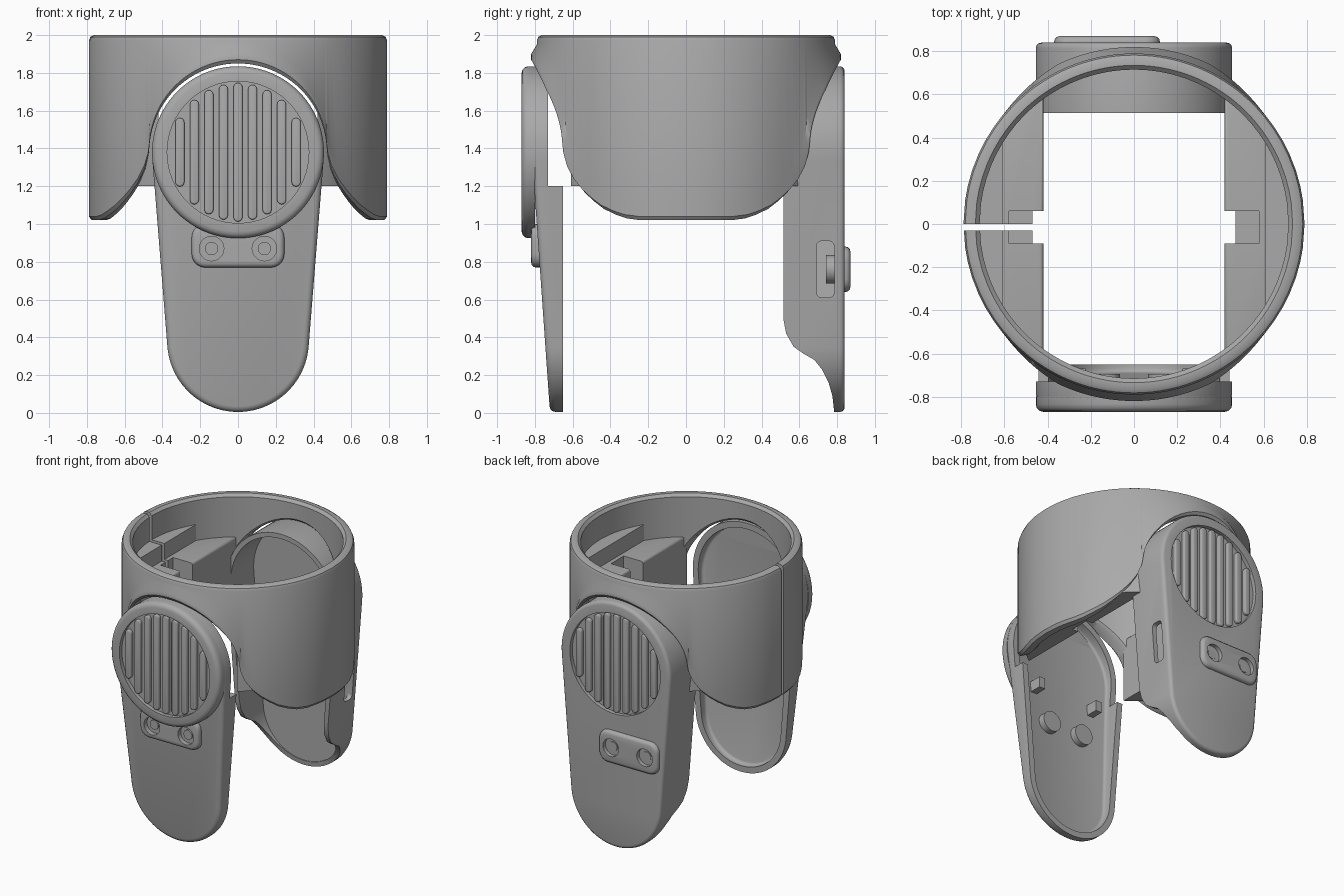
import bpy, bmesh
from math import sin, cos, pi, sqrt, asin, acos

cube = bpy.data.objects.get("Cube")
if cube:
    bpy.data.objects.remove(cube)

grey = bpy.data.materials.new("plain grey")
grey.use_nodes = True
grey.diffuse_color = (0.4, 0.4, 0.4, 1)
grey.node_tree.nodes["Principled BSDF"].inputs["Base Color"].default_value = (0.4, 0.4, 0.4, 1)


def finish(name, bm):
    bmesh.ops.recalc_face_normals(bm, faces=bm.faces)
    mesh = bpy.data.meshes.new(name)
    bm.to_mesh(mesh)
    bm.free()
    mesh.materials.append(grey)
    ob = bpy.data.objects.new(name, mesh)
    bpy.context.collection.objects.link(ob)
    return ob


def prism(name, outline, d0, d1, axis="y", bevel=0.0, shear=0.0):
    """Extrude an outline from d0 to d1; the d1 rim may be rounded, then sloped along z."""
    place = {"x": lambda a, b, d: (d, a, b),
             "y": lambda a, b, d: (a, d, b),
             "z": lambda a, b, d: (a, b, d)}[axis]
    bm = bmesh.new()
    near, far = ([bm.verts.new(place(a, b, d)) for a, b in outline] for d in (d0, d1))
    bm.faces.new(near)
    cap = bm.faces.new(far)
    for i in range(len(near)):
        bm.faces.new((near[i - 1], near[i], far[i], far[i - 1]))
    bmesh.ops.recalc_face_normals(bm, faces=bm.faces)
    if bevel:
        bmesh.ops.bevel(bm, geom=list(cap.edges), offset=bevel, segments=3,
                        profile=0.5, affect="EDGES")
    if shear:
        for v in bm.verts:
            if abs(v.co.y - d0) > 1e-4:
                v.co.y += shear * v.co.z
    return finish(name, bm)


def rect(a0, a1, b0, b1):
    return [(a0, b0), (a1, b0), (a1, b1), (a0, b1)]


def circle(x, z, r, n=64):
    return [(x + r * cos(2 * pi * i / n), z + r * sin(2 * pi * i / n)) for i in range(n)]


def capsule(x, z0, z1, r, n=6):
    top = [(x + r * cos(pi * i / n), z1 - r + r * sin(pi * i / n)) for i in range(n + 1)]
    low = [(x - r * cos(pi * i / n), z0 + r - r * sin(pi * i / n)) for i in range(n + 1)]
    return top + low


def rounded(x0, x1, z0, z1, r, n=5):
    corners = [(x1 - r, z1 - r), (x0 + r, z1 - r), (x0 + r, z0 + r), (x1 - r, z0 + r)]
    return [(cx + r * cos((k + i / n) * pi / 2), cz + r * sin((k + i / n) * pi / 2))
            for k, (cx, cz) in enumerate(corners) for i in range(n + 1)]


HUB = 1.38


def plate_outline(inset=0.0, n=40):
    """Large circle over a small one, joined by tangents."""
    big, small, low = 0.455, 0.375, 0.38
    d = asin((big - small) / (HUB - low))
    arcs = ((HUB, big - inset, -d, pi + d), (low, small - inset, pi + d, 2 * pi - d))
    return [(r * cos(a + (b - a) * i / n), cz + r * sin(a + (b - a) * i / n))
            for cz, r, a, b in arcs for i in range(n + 1)]


def cut(ob, *cutters):
    for c in cutters:
        m = ob.modifiers.new("cut", "BOOLEAN")
        m.operation, m.solver, m.object = "DIFFERENCE", "EXACT", c
        bpy.context.view_layer.objects.active = ob
        bpy.ops.object.modifier_apply(modifier=m.name)
        bpy.data.objects.remove(c)


# Collar: a rounded wall whose lower edge follows an arch at front and back
R, ARCH = 0.79, 0.47
edge = [(ARCH * sin(t * pi / 48), HUB + ARCH * cos(t * pi / 48)) for t in range(24)]
edge += [(0.475, 1.36), (0.495, 1.29), (0.53, 1.22), (0.57, 1.165), (0.61, 1.12), (0.65, 1.08),
         (0.69, 1.05), (0.72, 1.03), (0.75, 1.02), (0.77, 1.02), (0.782, 1.02), (R, 1.02)]
loop = []
for sx, sy, step in ((1, 1, 1), (1, -1, -1), (-1, -1, 1), (-1, 1, -1)):
    loop += [(sx, sy, x, z) for x, z in edge[::step][:-1]]
section = [(0.775, 0, 0), (0.79, 0, 0.02), (0.79, 0, 0.05), (0.79, 0, 0.1), (0.79, 1, -0.03),
           (0.782, 1, -0.01), (0.765, 1, 0), (0.735, 1, 0), (0.715, 1, -0.02),
           (0.715, 0, 0.015), (0.73, 0, 0)]
bm = bmesh.new()
rings = []
for sx, sy, x, zb in loop:
    lip = 0.03 * min(1, max(0, (0.6 - x) / 0.25))
    ring = []
    for k, (r, top, dz) in enumerate(section):
        r += lip if k < 3 else 0
        xr = x if x <= ARCH else ARCH + (x - ARCH) * (r - ARCH) / (R - ARCH)
        y = sqrt(max(0, r * r - xr * xr))
        ring.append(bm.verts.new((sx * xr, sy * y, (2 if top else zb) + dz)))
    rings.append(ring)
for i in range(len(rings)):
    for k in range(len(section)):
        bm.faces.new((rings[i - 1][k - 1], rings[i - 1][k], rings[i][k], rings[i][k - 1]))
collar = finish("collar", bm)
cut(collar, prism("slit", rect(-0.9, -0.4, -0.03, 0), 0.5, 2.5, "z"))


# Side pads inside the collar, each with a notch and a higher ledge
def segment(side, x, r=0.74, n=24):
    a = acos(x / r)
    return [(side * r * cos(-a + 2 * a * i / n), r * sin(-a + 2 * a * i / n)) for i in range(n + 1)]


for side, word in ((1, "left"), (-1, "right")):
    pad = prism(word + "_pad", segment(side, 0.42), 1.2, 1.68, "z", bevel=0.015)
    ledge = prism(word + "_ledge", segment(side, 0.61), 1.6, 1.8, "z")
    x = sorted((side * 0.3, side * 0.47))
    deep = sorted((side * 0.3, side * 0.58))
    cut(pad, prism("notch", rect(*x, -0.09, 0.06), 1, 2, "z"),
        prism("pocket", rect(*deep, -0.09, 0.06), 1.4, 2, "z"))
    if side < 0:
        for ob in (pad, ledge):
            cut(ob, prism("slit", rect(-0.9, -0.3, -0.03, 0), 0.5, 2.5, "z"))


# Grille: a round recess filled with upright bars
def grille(word, ob, face, out):
    cut(ob, prism("recess", circle(0, HUB, 0.375), face - out * 0.03, face + out * 0.1))
    for i in range(-4, 5):
        x = i * 0.077
        h = sqrt(0.368 ** 2 - (abs(x) + 0.012) ** 2)
        prism(f"{word}_grille_bar_{i + 5}", capsule(x, HUB - h, HUB + h, 0.024),
              face - out * 0.035, face - out * 0.004, bevel=0.008)


# Raised block with two screw holes
def screw_block(word, x, z0, z1, base, face, ob, hz):
    out = 1 if face > base else -1
    block = prism(word + "_screw_block", rounded(x - 0.245, x + 0.245, z0, z1, 0.07),
                  base, face, bevel=0.025)
    for s in (-1, 1):
        cx = x + s * 0.14
        cut(block, prism("hole", circle(cx, hz, 0.065, 32), face - out * 0.035, face + out))
        prism(f"{word}_screw_{s + 2}", circle(cx, hz, 0.035, 24), base, face - out * 0.025)
        # matching boss on the inner side
        prism(f"{word}_boss_{s + 2}", circle(cx, hz, 0.075, 32), base, base - out * 0.06)


# Front plate: hollow, sloping shell with a round disc on top
front = prism("front_plate", plate_outline(), -0.65, -0.72, bevel=0.03, shear=-0.07)
cut(front, prism("cavity", plate_outline(0.045), -0.5, -0.685, bevel=0.02, shear=-0.07),
    prism("upper_relief", rect(-1, 1, 1.2, 2.2), -0.73, -0.4))
disc = prism("front_disc", circle(0, HUB, 0.455, 96), -0.80, -0.87, bevel=0.035)
grille("front", disc, -0.87, -1)
screw_block("front", 0, 0.77, 1.0, -0.755, -0.82, front, 0.87)
for s in (-1, 1):
    prism(f"front_clip_{s + 2}", rect(s * 0.25 - 0.025, s * 0.25 + 0.025, 1.08, 1.16), -0.82, -0.67)

# Back plate: flat face with a deep rim that curves away at the foot
back = prism("back_plate", plate_outline(), 0.515, 0.84, bevel=0.025)
foot = [(0.4, -0.1), (0.4, 0.52), (0.515, 0.5), (0.53, 0.42), (0.57, 0.35), (0.62, 0.315),
        (0.68, 0.28), (0.72, 0.23), (0.755, 0.16), (0.775, 0.09), (0.785, 0), (0.785, -0.1)]
cut(back, prism("cavity", plate_outline(0.035), 0.4, 0.785),
    prism("foot_curve", foot, -1, 1, "x"),
    prism("side_slot", rounded(0.69, 0.785, 0.61, 0.91, 0.03), 0.3, 0.6, "x"))
grille("back", back, 0.84, 1)
screw_block("back", -0.125, 0.64, 0.88, 0.80, 0.87, back, 0.76)

# Smooth curved faces, keep edges sharp
bpy.ops.object.select_all(action="DESELECT")
for ob in bpy.context.collection.objects:
    if ob.type == "MESH":
        ob.select_set(True)
        bpy.context.view_layer.objects.active = ob
bpy.ops.object.shade_smooth_by_angle(angle=0.6)
